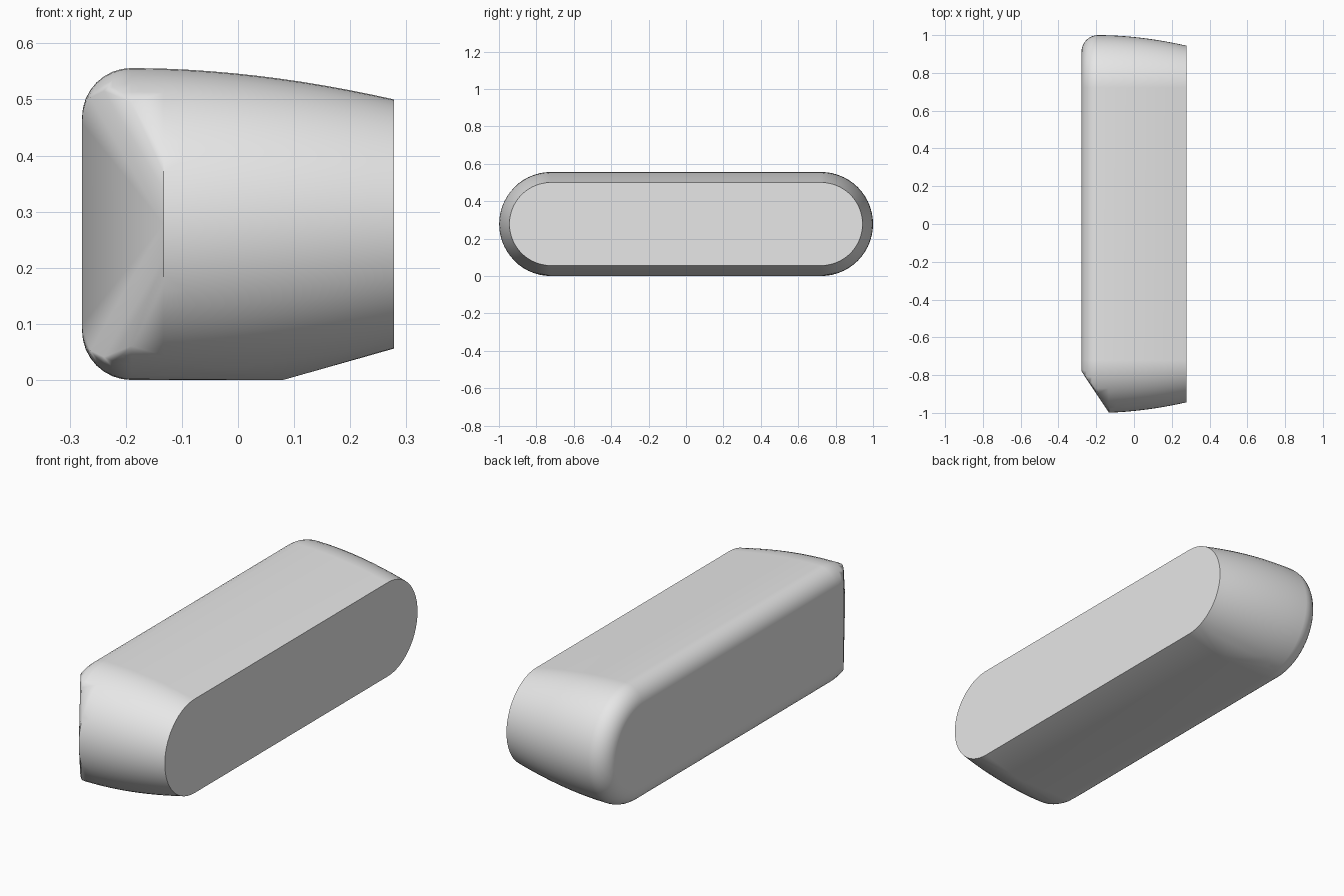
import bpy
import bmesh
from math import sin, cos, pi

cube = bpy.data.objects.get("Cube")
if cube:
    bpy.data.objects.remove(cube, do_unlink=True)

RADIUS = 0.278        # half height of the pill-shaped section
STRAIGHT = 0.722      # half length of its straight sides
FILLET = 0.088        # rounding around the closed end
LEFT, RIGHT = -0.278, 0.278
SHOULDER = LEFT + FILLET
CUT_X, CUT_Y = -0.133, -0.78   # start and end of the slanted front corner


def radius_at(x):
    """Section radius: quarter-round at one end, gentle taper to the other."""
    if x < SHOULDER:
        t = (SHOULDER - x) / FILLET
        return RADIUS - FILLET + FILLET * max(0, 1 - t * t) ** 0.5
    return RADIUS - 0.056 * ((x - SHOULDER) / (RIGHT - SHOULDER)) ** 1.9


def pill_ring(x, steps=28):
    r = radius_at(x)
    for side in (-1, 1):
        for i in range(steps + 1):
            a = pi * i / steps
            yield x, side * (STRAIGHT + r * sin(a)), RADIUS + r * cos(a)


def outside_cut(x, y):
    """True for points beyond the slanted plane across the front corner."""
    cut_end = -STRAIGHT - radius_at(CUT_X)
    t = (x - LEFT) / (CUT_X - LEFT)
    return x < CUT_X - 0.001 and y < CUT_Y + t * (cut_end - CUT_Y) - 0.001


# Section positions: rounding, then body
stations = [SHOULDER - FILLET * sin(pi / 2 * i / 8) for i in range(9)]
stations += [CUT_X + (RIGHT - CUT_X) * i / 10 for i in range(11)]

# Body: skin the sections as one convex shell
bm = bmesh.new()
for x in stations:
    for p in pill_ring(x):
        if not outside_cut(p[0], p[1]):
            bm.verts.new(p)

# Flat underside that runs on to a straight slope
for y in (-STRAIGHT, STRAIGHT):
    bm.verts.new((0.08, y, 0))
# Corners of the slanted face on the closed end
for z in (-0.18, 0.18):
    bm.verts.new((LEFT, CUT_Y, RADIUS + z))

bmesh.ops.remove_doubles(bm, verts=bm.verts[:], dist=0.0005)
bmesh.ops.convex_hull(bm, input=bm.verts[:])
bmesh.ops.delete(bm, geom=[v for v in bm.verts if not v.link_faces], context='VERTS')
bmesh.ops.dissolve_limit(bm, angle_limit=0.004, verts=bm.verts[:], edges=bm.edges[:])
bmesh.ops.recalc_face_normals(bm, faces=bm.faces[:])

mesh = bpy.data.meshes.new("rounded_body")
bm.to_mesh(mesh)
bm.free()
body = bpy.data.objects.new("rounded_body", mesh)
bpy.context.collection.objects.link(body)

# Plain grey finish
grey = bpy.data.materials.new("light_grey")
grey.use_nodes = True
colour = (0.8, 0.8, 0.8, 1)
grey.diffuse_color = colour
grey.node_tree.nodes["Principled BSDF"].inputs["Base Color"].default_value = colour
mesh.materials.append(grey)

# Smooth sides with crisp rims
bpy.ops.object.select_all(action='DESELECT')
body.select_set(True)
bpy.context.view_layer.objects.active = body
bpy.ops.object.shade_smooth_by_angle(angle=pi / 6)
weighted = body.modifiers.new("flat_face_normals", 'WEIGHTED_NORMAL')
weighted.keep_sharp = True
